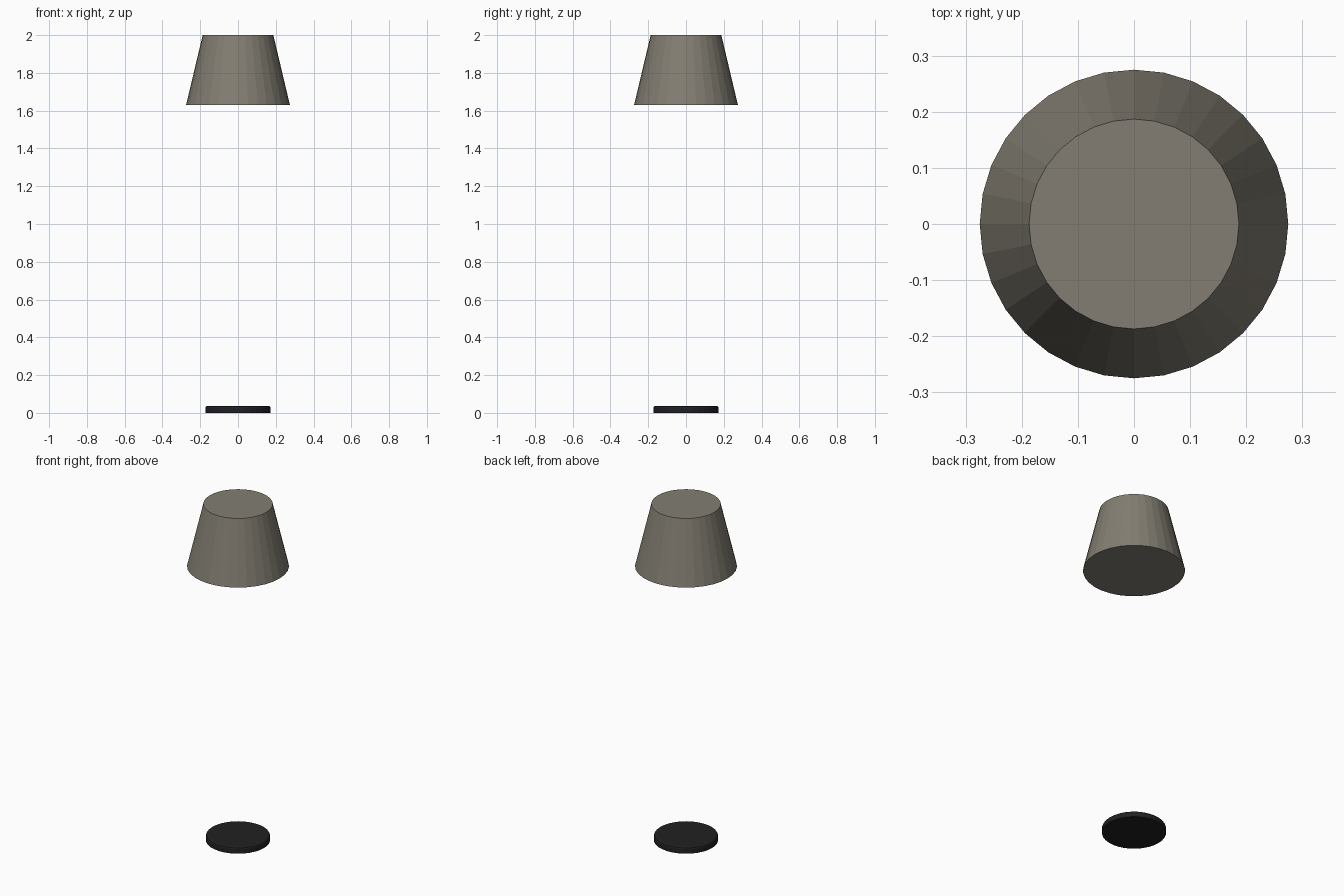
import bpy
import bmesh
from math import cos, sin, tau

cube = bpy.data.objects.get("Cube")
if cube:
    bpy.data.objects.remove(cube, do_unlink=True)


def material(name, colour):
    mat = bpy.data.materials.new(name)
    mat.use_nodes = True
    mat.diffuse_color = colour
    mat.node_tree.nodes["Principled BSDF"].inputs["Base Color"].default_value = colour
    return mat


def turned(name, profile, sides, mat):
    """Closed solid turned about z from (radius, height) pairs, bottom to top."""
    bm = bmesh.new()
    rings = [[bm.verts.new((r * cos(tau * i / sides), r * sin(tau * i / sides), z))
              for i in range(sides)] for r, z in profile]
    for low, high in zip(rings, rings[1:]):
        for i in range(sides):
            j = (i + 1) % sides
            bm.faces.new((low[i], low[j], high[j], high[i]))
    bm.faces.new(rings[0][::-1])
    bm.faces.new(rings[-1])
    mesh = bpy.data.meshes.new(name)
    bm.to_mesh(mesh)
    bm.free()
    mesh.materials.append(mat)
    obj = bpy.data.objects.new(name, mesh)
    bpy.context.collection.objects.link(obj)
    return obj


fabric = material("warm grey fabric", (0.225, 0.207, 0.168, 1))
black = material("black metal", (0.015, 0.015, 0.015, 1))

# Tapered shade, closed at both ends
turned("lamp_shade", [(0.275, 1.63), (0.187, 2.0)], 32, fabric)

# Low round foot with a chamfered upper edge
turned("lamp_foot", [(0.173, 0), (0.173, 0.027), (0.17, 0.033), (0.162, 0.037)], 32, black)
